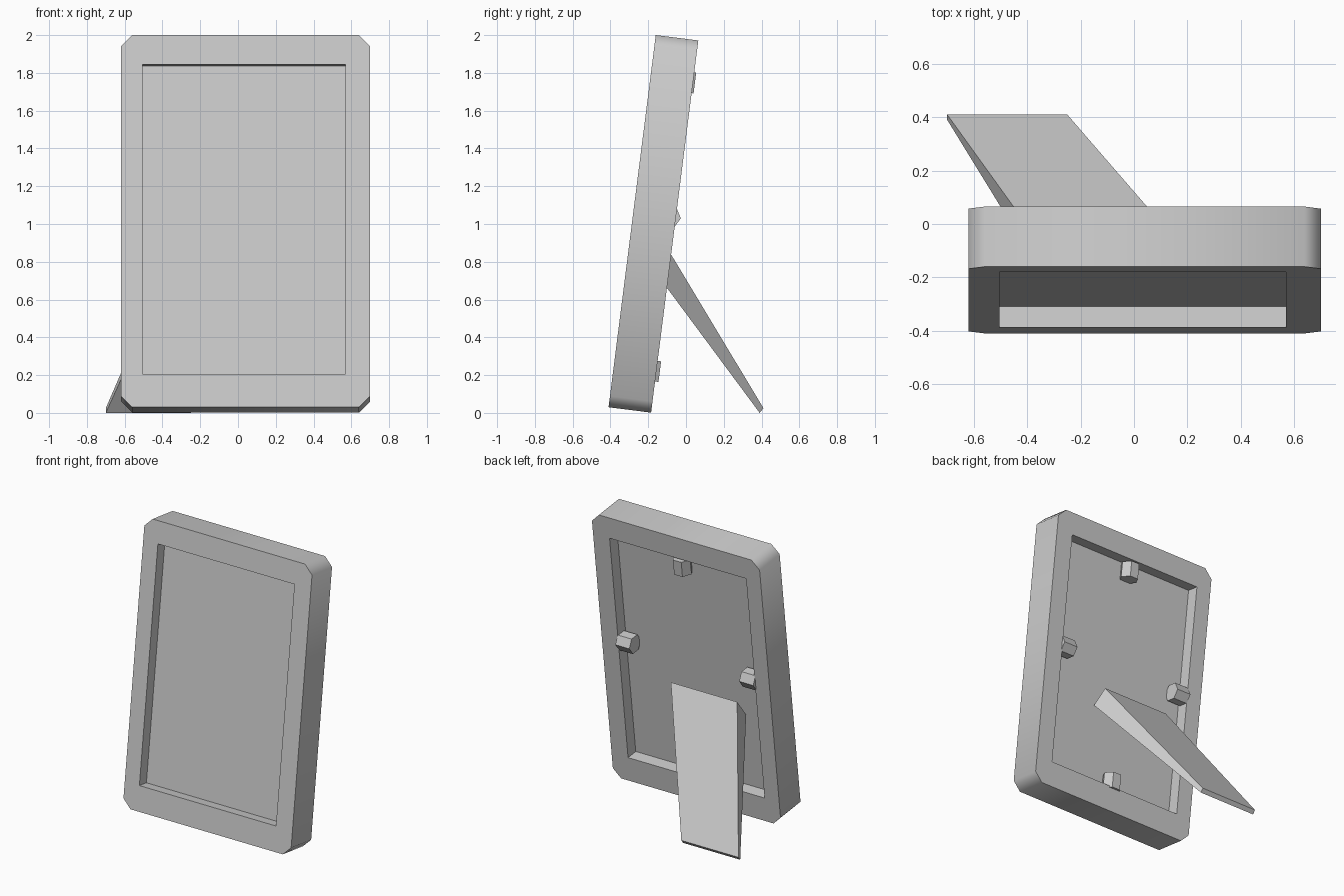
import bpy, bmesh, math
from mathutils import Matrix, Vector

if "Cube" in bpy.data.objects:
    bpy.data.objects.remove(bpy.data.objects["Cube"])

# Local frame: x across, y depth from the front face, z up the tilted frame
TILT = Matrix.Translation((0.04, -0.41, 0.03)) @ Matrix.Rotation(math.radians(-7.23), 4, 'X')
W, H, D = 0.66, 1.986, 0.227
C = 0.06
X0, X1, Z0, Z1 = -0.545, 0.53, 0.176, 1.83


def add(name, bm, matrix=Matrix()):
    bmesh.ops.recalc_face_normals(bm, faces=bm.faces)
    mesh = bpy.data.meshes.new(name)
    bm.to_mesh(mesh)
    bm.free()
    obj = bpy.data.objects.new(name, mesh)
    obj.matrix_world = matrix
    bpy.context.collection.objects.link(obj)
    return obj


def box(name, lo, hi, matrix):
    bm = bmesh.new()
    lo, hi = Vector(lo), Vector(hi)
    bmesh.ops.create_cube(bm, size=1, matrix=Matrix.Translation((lo + hi) / 2)
                          @ Matrix.Diagonal((*(hi - lo), 1)))
    return add(name, bm, matrix)


# Frame border: chamfered outline with a rectangular opening, extruded back
bm = bmesh.new()
outer = [(-W + C, 0), (W - C, 0), (W, C), (W, H - C),
         (W - C, H), (-W + C, H), (-W, H - C), (-W, C)]
inner = [(X0, Z0), (X1, Z0), (X1, Z1), (X0, Z1)]
for loop in (outer, inner):
    vs = [bm.verts.new((x, 0, z)) for x, z in loop]
    for a, b in zip(vs, vs[1:] + vs[:1]):
        bm.edges.new((a, b))
bmesh.ops.triangle_fill(bm, edges=bm.edges[:], use_beauty=True, normal=(0, -1, 0))
ext = bmesh.ops.extrude_face_region(bm, geom=bm.faces[:], use_keep_orig=True)
bmesh.ops.translate(bm, vec=(0, D, 0),
                    verts=[g for g in ext['geom'] if isinstance(g, bmesh.types.BMVert)])
frame = add("frame_border", bm, TILT)
bpy.context.view_layer.objects.active = frame
frame.select_set(True)
bpy.ops.object.shade_smooth_by_angle(angle=math.radians(50))

# Picture panel recessed from both sides
box("picture_panel", (X0 - 0.01, 0.08, Z0 - 0.01), (X1 + 0.01, 0.14, Z1 + 0.01), TILT)


# Hexagonal retaining pins on the back of the opening
def pin(name, centre, rot, length=0.11, r=0.065):
    bm = bmesh.new()
    bmesh.ops.create_cone(bm, cap_ends=True, segments=6, radius1=r, radius2=r,
                          depth=length, matrix=Matrix.Translation(centre) @ rot)
    add(name, bm, TILT)


side = Matrix.Rotation(math.pi / 2, 4, 'Y')
upright = Matrix.Rotation(math.radians(30), 4, 'Z')
mid, y = (X0 + X1) / 2, D - 0.038
pin("pin_left", (X0 + 0.05, y, 1.04), side)
pin("pin_right", (X1 - 0.05, y, 1.04), side)
pin("pin_top", (mid, y - 0.008, Z1 - 0.07), upright)
pin("pin_bottom", (mid, y, Z0 + 0.045), upright)

# Tapered support leg: rings of (left x, right x, y, z), outer then inner edge
bm = bmesh.new()
ends = [[(-0.344, 0.178, -0.084, 0.847), (-0.365, 0.215, -0.155, 0.735)],
        [(-0.70, -0.25, 0.41, 0.025), (-0.70, -0.25, 0.39, 0.0)]]
rings = []
for (l, r, y, z), (l2, r2, y2, z2) in ends:
    rings.append([bm.verts.new(p) for p in
                  ((l, y, z), (r, y, z), (r2, y2, z2), (l2, y2, z2))])
for ring in rings:
    bm.faces.new(ring)
for i in range(4):
    j = (i + 1) % 4
    bm.faces.new((rings[0][i], rings[0][j], rings[1][j], rings[1][i]))
add("support_leg", bm)
